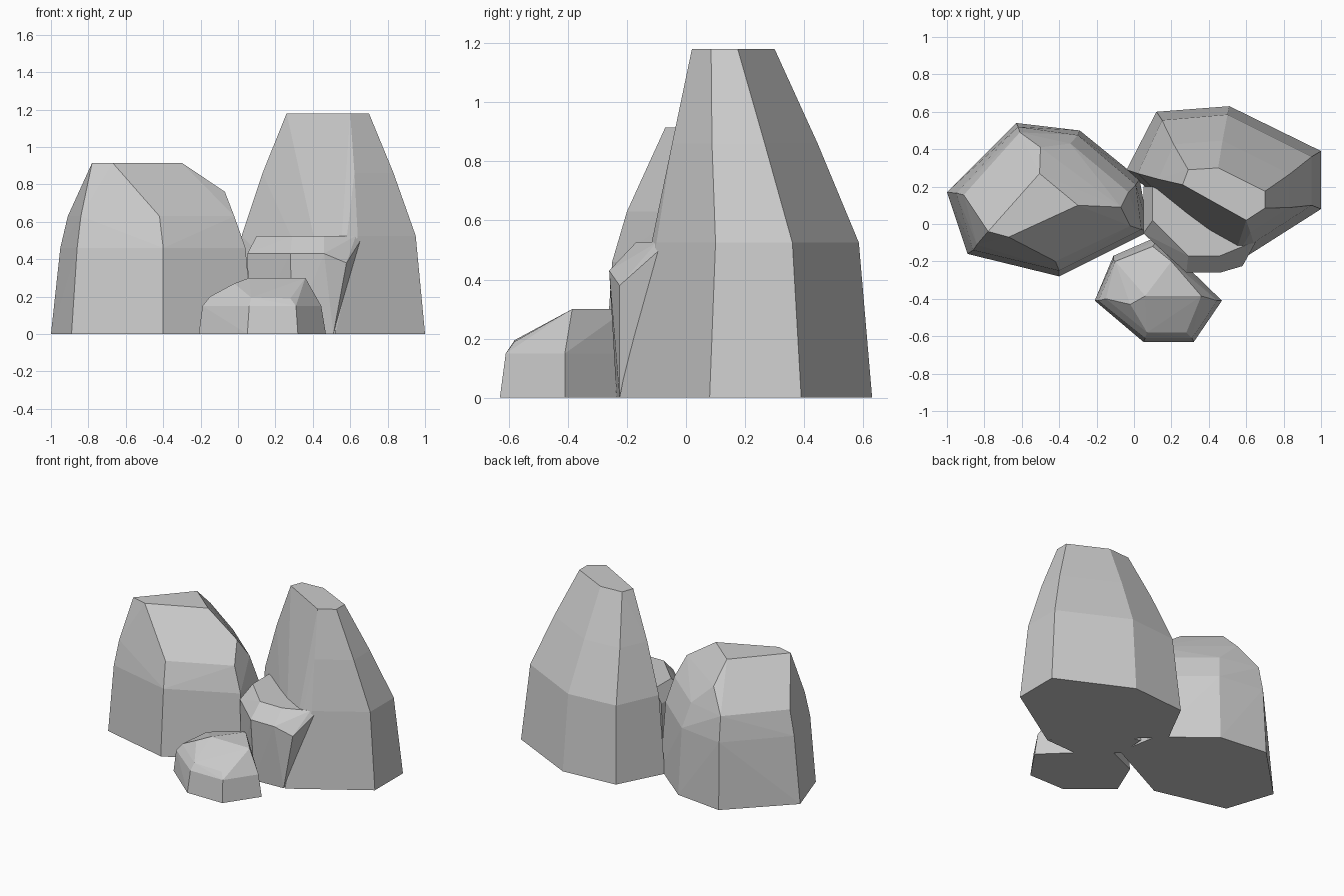
import bpy, bmesh, math

if "Cube" in bpy.data.objects:
    bpy.data.objects.remove(bpy.data.objects["Cube"])


def rock(name, rings, extra=()):
    """Faceted boulder: convex hull of horizontal rings plus loose corner points."""
    bm = bmesh.new()
    for z, ring in rings:
        for x, y in ring:
            bm.verts.new((x, y, z))
    for p in extra:
        bm.verts.new(p)
    res = bmesh.ops.convex_hull(bm, input=bm.verts[:])
    junk = {g for g in res["geom_interior"] + res["geom_unused"]
            if isinstance(g, bmesh.types.BMVert) and g.is_valid}
    bmesh.ops.delete(bm, geom=list(junk), context="VERTS")
    # Merge nearly coplanar hull triangles into broad facets
    bmesh.ops.dissolve_limit(bm, angle_limit=math.radians(1.5),
                             verts=bm.verts[:], edges=bm.edges[:])
    bmesh.ops.recalc_face_normals(bm, faces=bm.faces[:])
    me = bpy.data.meshes.new(name)
    bm.to_mesh(me)
    bm.free()
    ob = bpy.data.objects.new(name, me)
    bpy.context.collection.objects.link(ob)
    return ob


def between(a, b, t, bulge):
    """Ring between two rings, pushed out slightly from its centre."""
    ring = [(p[0] + (q[0] - p[0]) * t, p[1] + (q[1] - p[1]) * t) for p, q in zip(a, b)]
    cx = sum(p[0] for p in ring) / len(ring)
    cy = sum(p[1] for p in ring) / len(ring)
    return [(cx + (x - cx) * bulge, cy + (y - cy) * bulge) for x, y in ring]


# Broad left boulder
rock("left_boulder", [
    (0, [(-1, .17), (-.89, -.16), (-.40, -.28), (.08, -.04), (.03, .24), (-.29, .50), (-.63, .54)]),
    (.46, [(-.95, .165), (-.86, -.14), (-.40, -.25), (.04, -.03), (.01, .21), (-.30, .475), (-.62, .52)]),
    (.63, [(-.91, .155), (-.84, -.11), (-.42, -.20), (-.02, -.01), (-.03, .17), (-.34, .43), (-.61, .49)]),
    (.915, [(-.78, -.04), (-.67, -.07), (-.30, .10), (-.505, .27)]),
], extra=[(-.07, .09, .76), (-.5, .41, .78)])

# Tall right boulder
base = [(-.04, .29), (.12, .60), (.51, .63), (1, .39), (1, .08), (.52, -.225)]
waist = [(.02, .27), (.15, .555), (.50, .585), (.95, .36), (.95, .10), (.64, -.10)]
top = [(.26, .21), (.29, .29), (.45, .30), (.70, .175), (.70, .085), (.60, .02)]
rock("tall_boulder", [(0, base), (.525, waist),
                      (.86, between(waist, top, .51, 1.03)), (1.18, top)])

# Middle ledge rock leaning on the tall boulder
rock("middle_rock", [
    (0, [(.07, .15), (.06, -.05), (.29, -.235), (.51, -.225), (.3, .1)]),
    (.43, [(.05, .20), (.05, -.05), (.28, -.26), (.46, -.26)]),
    (.525, [(.10, .20), (.10, .02), (.29, -.17), (.46, -.17), (.63, -.10)]),
], extra=[(.58, -.225, .38), (.655, -.09, .5)])

# Small front rock
rock("front_rock", [
    (0, [(-.21, -.41), (.05, -.63), (.32, -.63), (.47, -.41), (.12, -.07), (-.11, -.17)]),
    (.15, [(-.19, -.41), (.06, -.61), (.31, -.61), (.445, -.41), (.12, -.09), (-.11, -.19)]),
    (.30, [(.06, -.385), (.36, -.385), (.20, -.20)]),
], extra=[(-.02, -.43, .27), (.07, -.58, .195), (.28, -.58, .19),
          (-.15, -.40, .20), (-.10, -.20, .22), (.10, -.12, .25)])
